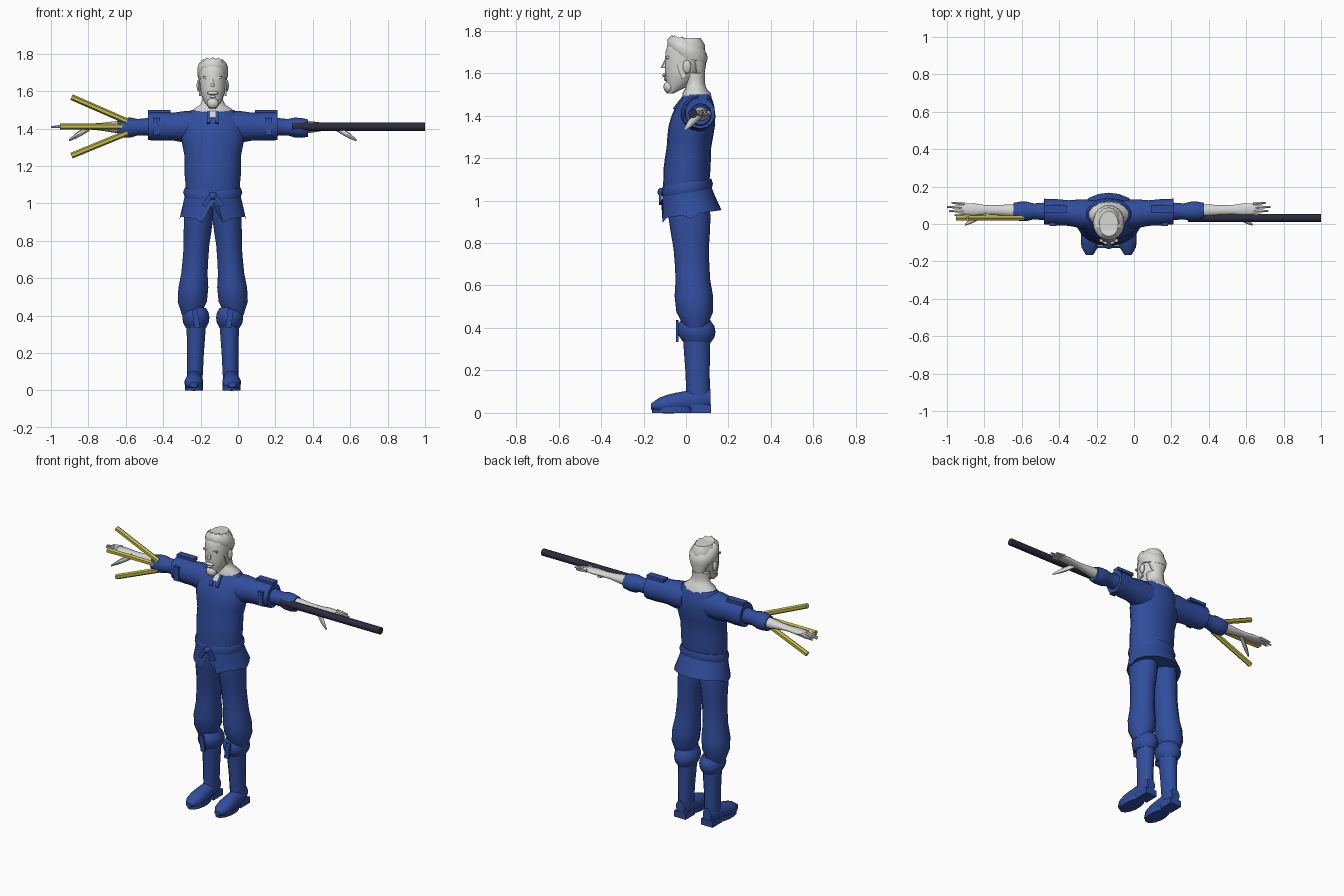
import bpy, bmesh, math
from mathutils import Vector, Matrix

cube = bpy.data.objects.get("Cube")
if cube:
    bpy.data.objects.remove(cube, do_unlink=True)

BODY = Vector((-.135, 0, 0))  # foot of the figure's centre line


def material(name, red, green, blue):
    mat = bpy.data.materials.new(name)
    mat.use_nodes = True
    mat.diffuse_color = (red, green, blue, 1)
    shader = next(node for node in mat.node_tree.nodes if node.type == 'BSDF_PRINCIPLED')
    shader.inputs["Base Color"].default_value = (red, green, blue, 1)
    return mat


BLUE = material("blue cloth", .03, .075, .34)
PALE = material("pale grey", .68, .68, .66)
GOLD = material("yellow", .55, .49, .06)
DARK = material("dark staff", .025, .025, .05)


def finish(bm, name, mat):
    bmesh.ops.recalc_face_normals(bm, faces=bm.faces)
    mesh = bpy.data.meshes.new(name)
    bm.to_mesh(mesh)
    bm.free()
    mesh.materials.append(mat)
    part = bpy.data.objects.new(name, mesh)
    bpy.context.collection.objects.link(part)
    bpy.ops.object.select_all(action='DESELECT')
    part.select_set(True)
    bpy.context.view_layer.objects.active = part
    bpy.ops.object.shade_smooth_by_angle(angle=math.radians(45))


def tube(name, mat, start, end, radii, flat=(1, 1), sides=14, ease=1, slope=0, tweak=None):
    """Evenly spaced elliptical rings along the dominant axis from start to end."""
    start, end = Vector(start), Vector(end)
    span = [abs(d) for d in end - start]
    along = span.index(max(span))
    across, upward = [axis for axis in range(3) if axis != along]
    bm = bmesh.new()
    loops = []
    for ring, radius in enumerate(radii):
        linear = ring / (len(radii) - 1)
        eased = linear ** ease
        centre = start.lerp(end, eased)
        centre[along] = start[along] + (end[along] - start[along]) * linear
        ratio = flat[0] + (flat[1] - flat[0]) * eased
        loop = []
        for step in range(sides):
            angle = math.tau * step / sides
            rise = -radius * ratio * math.cos(angle)
            point = centre.copy()
            point[across] += radius * math.sin(angle)
            point[upward] += rise
            point[along] += slope * rise
            if tweak:
                tweak(point, ring, step)
            loop.append(bm.verts.new(point + BODY))
        loops.append(loop)
    for low, high in zip(loops, loops[1:]):
        for step in range(sides):
            bm.faces.new((low[step - 1], low[step], high[step], high[step - 1]))
    bm.faces.new(loops[0])
    bm.faces.new(loops[-1])
    finish(bm, name, mat)


def rod(name, mat, start, end, radius, sides):
    """Straight bar in world position."""
    start, end = Vector(start), Vector(end)
    turn = (end - start).to_track_quat('Z', 'Y').to_matrix().to_4x4()
    bm = bmesh.new()
    bmesh.ops.create_cone(bm, cap_ends=True, segments=sides, radius1=radius, radius2=radius,
                          depth=(end - start).length,
                          matrix=Matrix.Translation((start + end) / 2) @ turn)
    finish(bm, name, mat)


def box(name, mat, centre, size, tilt=0, roll=0):
    place = Matrix.Translation(Vector(centre) + BODY)
    place = place @ Matrix.Rotation(math.radians(tilt), 4, 'X')
    place = place @ Matrix.Rotation(math.radians(roll), 4, 'Y')
    bm = bmesh.new()
    bmesh.ops.create_cube(bm, size=1, matrix=place @ Matrix.Diagonal((*size, 1)))
    finish(bm, name, mat)


def ball(name, mat, centre, size):
    place = Matrix.Translation(Vector(centre) + BODY)
    bm = bmesh.new()
    bmesh.ops.create_uvsphere(bm, u_segments=10, v_segments=7, radius=1,
                              matrix=place @ Matrix.Diagonal((*size, 1)))
    finish(bm, name, mat)


def notch_hem(point, ring, step):
    """Open the skirt front and let the corners beside the opening droop."""
    if ring == 0 and step == 0:
        point.z += .09
    elif ring == 0 and step in (1, 5, 15, 19):
        point.z -= .02


def lock_ridges(point, ring, step):
    if ring > 1:
        point.z += .005 * (-1) ** step


# Tunic, skirt, waistband and collar
tube("tunic", BLUE, (0, 0, 1), (0, .055, 1.5),
     [.14, .145, .145, .15, .15, .15, .16, .17, .17, .155, .115], (.76, .52), 20, ease=2)
tube("skirt", BLUE, (0, .025, .935), (0, 0, 1.07), [.178, .158, .142], (.8, .78), 20,
     slope=.14, tweak=notch_hem)
tube("waistband", BLUE, (0, .005, 1.035), (0, .005, 1.085), [.15, .158, .148], (.77, .77), 20, slope=.16)
ball("belt_knot", BLUE, (0, -.118, 1.04), (.025, .016, .02))
box("collar_opening", PALE, (0, -.024, 1.475), (.03, .009, .05), tilt=-38)

# Neck, head and hair
tube("neck", PALE, (0, .054, 1.48), (0, .035, 1.6), [.118, .105, .068, .057, .055, .055], (.56, 1))
tube("head", PALE, (0, -.075, 1.505), (0, .005, 1.765),
     [.018, .042, .058, .066, .07, .073, .074, .07, .05], (1, 1.28), 16, ease=.4)
tube("hair", PALE, (0, .018, 1.665), (0, -.008, 1.765), [.076, .084, .084, .075, .05],
     (1.05, 1.15), 18, slope=-.2, tweak=lock_ridges)
tube("hair_back", PALE, (0, .065, 1.6), (0, .05, 1.69), [.035, .058, .068], (.65, .65))
tube("nose", PALE, (0, -.088, 1.675), (0, -.106, 1.625), [.006, .014], sides=6)
ball("moustache", PALE, (0, -.1, 1.59), (.032, .012, .01))
ball("lower_lip", PALE, (0, -.095, 1.57), (.018, .01, .007))
ball("chin_beard", PALE, (0, -.08, 1.535), (.034, .026, .03))

for side, prefix in ((1, "left_"), (-1, "right_")):

    def limb(name, mat, start, end, radii, flat=(1, 1), **options):
        ends = [(side * point[0], *point[1:]) for point in (start, end)]
        tube(prefix + name, mat, *ends, radii, flat, **options)

    # Face and clothing details
    ball(prefix + "ear", PALE, (side * .075, .005, 1.63), (.012, .02, .032))
    box(prefix + "brow", PALE, (side * .03, -.088, 1.672), (.038, .014, .01), roll=side * -8)
    box(prefix + "sideburn", PALE, (side * .068, -.02, 1.61), (.01, .025, .07), tilt=20)
    box(prefix + "belt_end", BLUE, (side * .03, -.122, 1.015), (.022, .012, .07), roll=side * -35)
    box(prefix + "collar_lapel", BLUE, (side * .022, -.034, 1.458), (.02, .014, .075), tilt=-38)
    box(prefix + "shoulder_tab", BLUE, (side * .285, .08, 1.49), (.12, .045, .02))
    box(prefix + "sleeve_strap", BLUE, (side * .3, 0, 1.41), (.035, .02, .09))
    box(prefix + "cuff_strap", BLUE, (side * .09, -.042, .385), (.03, .012, .1), roll=side * 8)

    # Sleeves, forearm and hand
    limb("upper_sleeve", BLUE, (.08, .05, 1.408), (.345, .067, 1.412), [.08, .08, .07, .072, .07], (1.06, 1.06))
    limb("lower_sleeve", BLUE, (.33, .067, 1.41), (.51, .068, 1.402), [.05, .046, .044, .053, .053, .046])
    limb("forearm", PALE, (.48, .07, 1.407), (.785, .08, 1.413), [.036, .033, .027, .026, .034, .03], (1, .35))
    for finger, tip in enumerate((.825, .855, .865, .84)):
        spread = (finger - 1.5) * .018
        limb("finger", PALE, (.77, .08 + spread, 1.414), (tip, .08 + spread * 1.25, 1.407),
             [.011, .009, .005], sides=6)
    limb("thumb", PALE, (.66, .06, 1.405), (.768, -.003, 1.338), [.018, .018, .015, .006], sides=8)

    # Trousers and boots
    limb("trouser_leg", BLUE, (.115, .045, .4), (.07, .012, 1),
         [.05, .08, .082, .072, .07, .07, .076, .08, .075], (1.05, 1.27))
    limb("boot_cuff", BLUE, (.09, .05, .335), (.09, .047, .44), [.055, .07, .074, .07, .055], (1.22, 1.22), slope=-.05)
    limb("boot_shaft", BLUE, (.096, .058, .05), (.088, .05, .36), [.042, .044, .046, .05, .054], (1.3, 1.2))
    limb("foot", BLUE, (.103, -.165, .03), (.096, .115, .07),
         [.02, .045, .05, .048, .045, .043, .042, .03], (.7, 1.4))
    limb("sole", BLUE, (.1, -.06, 0), (.1, -.06, .028), [.05, .05], (2, 2), slope=.001)
    box(prefix + "boot_heel", BLUE, (side * .096, .07, .02), (.082, .095, .04))

# Staff along the left arm
rod("staff", DARK, (.29, .032, 1.41), (1, .032, 1.41), .022, 10)

# Three spread bars by the right hand
for name, lift, tip in (("upper_bar", .027, .158), ("middle_bar", 0, 0), ("lower_bar", -.032, -.155)):
    reach = -.89 if tip else -.953
    rod(name, GOLD, (-.59, .032, 1.41 + lift), (reach, .032, 1.41 + tip), .016, 6)
